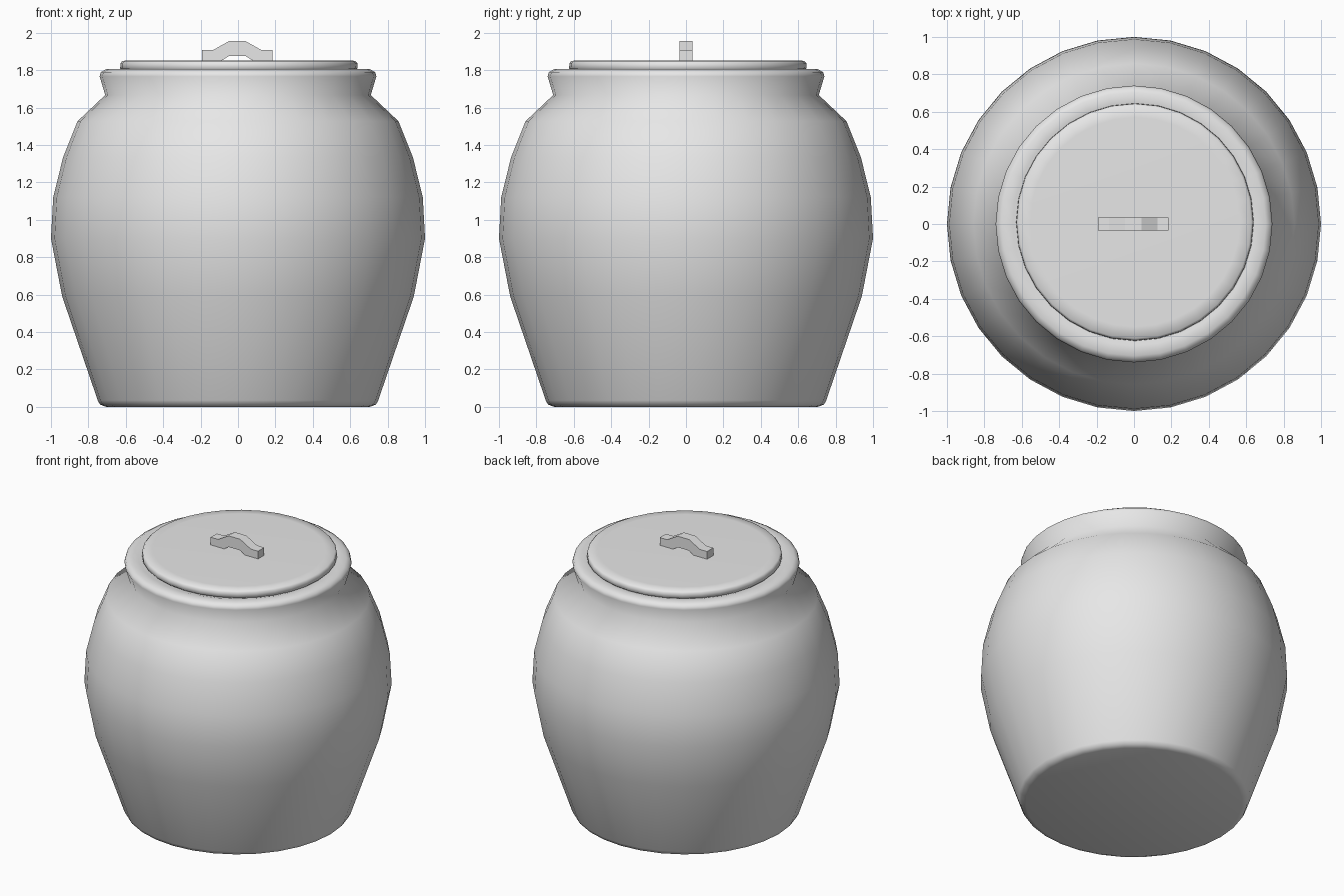
import bpy, bmesh
from math import sin, cos, pi, radians

SIDES = 32

old = bpy.data.objects.get("Cube")
if old:
    bpy.data.objects.remove(old, do_unlink=True)

# One plain grey clay
clay = bpy.data.materials.new("grey clay")
clay.use_nodes = True
clay.diffuse_color = (0.8, 0.8, 0.8, 1)
clay.node_tree.nodes["Principled BSDF"].inputs["Base Color"].default_value = clay.diffuse_color


def finish(name, bm, smooth_angle=None):
    """Turn a bmesh into a named object with the clay material."""
    bmesh.ops.recalc_face_normals(bm, faces=bm.faces)
    mesh = bpy.data.meshes.new(name)
    bm.to_mesh(mesh)
    bm.free()
    mesh.materials.append(clay)
    obj = bpy.data.objects.new(name, mesh)
    bpy.context.collection.objects.link(obj)
    if smooth_angle:
        bpy.ops.object.select_all(action='DESELECT')
        obj.select_set(True)
        bpy.context.view_layer.objects.active = obj
        bpy.ops.object.shade_smooth_by_angle(angle=radians(smooth_angle))
    return obj


def lathe(name, profile, smooth_angle):
    """Revolve (radius, height) points around z and cap both ends."""
    bm = bmesh.new()
    rings = []
    for r, z in profile:
        angles = [2 * pi * i / SIDES for i in range(SIDES)]
        rings.append([bm.verts.new((r * cos(a), r * sin(a), z)) for a in angles])
    for low, high in zip(rings, rings[1:]):
        for i in range(SIDES):
            j = (i + 1) % SIDES
            bm.faces.new((low[i], low[j], high[j], high[i]))
    bm.faces.new(rings[0])
    bm.faces.new(rings[-1])
    return finish(name, bm, smooth_angle)


# Jar: rounded foot, swelling belly, pinched neck, flared rim
jar_profile = [
    (0.705, 0), (0.738, 0.012), (0.75, 0.035), (0.94, 0.59), (1.0, 0.9),
    (0.988, 1.12), (0.935, 1.335), (0.858, 1.527), (0.71, 1.667),
    (0.74, 1.767), (0.733, 1.79), (0.705, 1.805), (0.65, 1.805), (0.6, 1.79),
]
lathe("jar_body", jar_profile, 80)

# Lid: thin disc with a softened top edge, sitting on the rim
lid_profile = [(0.62, 1.795), (0.635, 1.81), (0.633, 1.838), (0.622, 1.85), (0.56, 1.852)]
lid = lathe("lid", lid_profile, 70)
lid.location = (0.005, 0.01, 0)

# Handle: faceted arch, one half mirrored and extruded through its depth
half = [(0.045, 1.955), (0.13, 1.907), (0.188, 1.907), (0.188, 1.85), (0.085, 1.85), (0.045, 1.875)]
outline = half + [(-x, z) for x, z in reversed(half)]
bm = bmesh.new()
front = bm.faces.new([bm.verts.new((x, -0.035, z)) for x, z in outline])
back = bmesh.ops.extrude_face_region(bm, geom=[front], use_keep_orig=True)
bmesh.ops.translate(bm, vec=(0, 0.07, 0),
                    verts=[v for v in back["geom"] if isinstance(v, bmesh.types.BMVert)])
handle = finish("lid_handle", bm)
handle.location.x = -0.004
